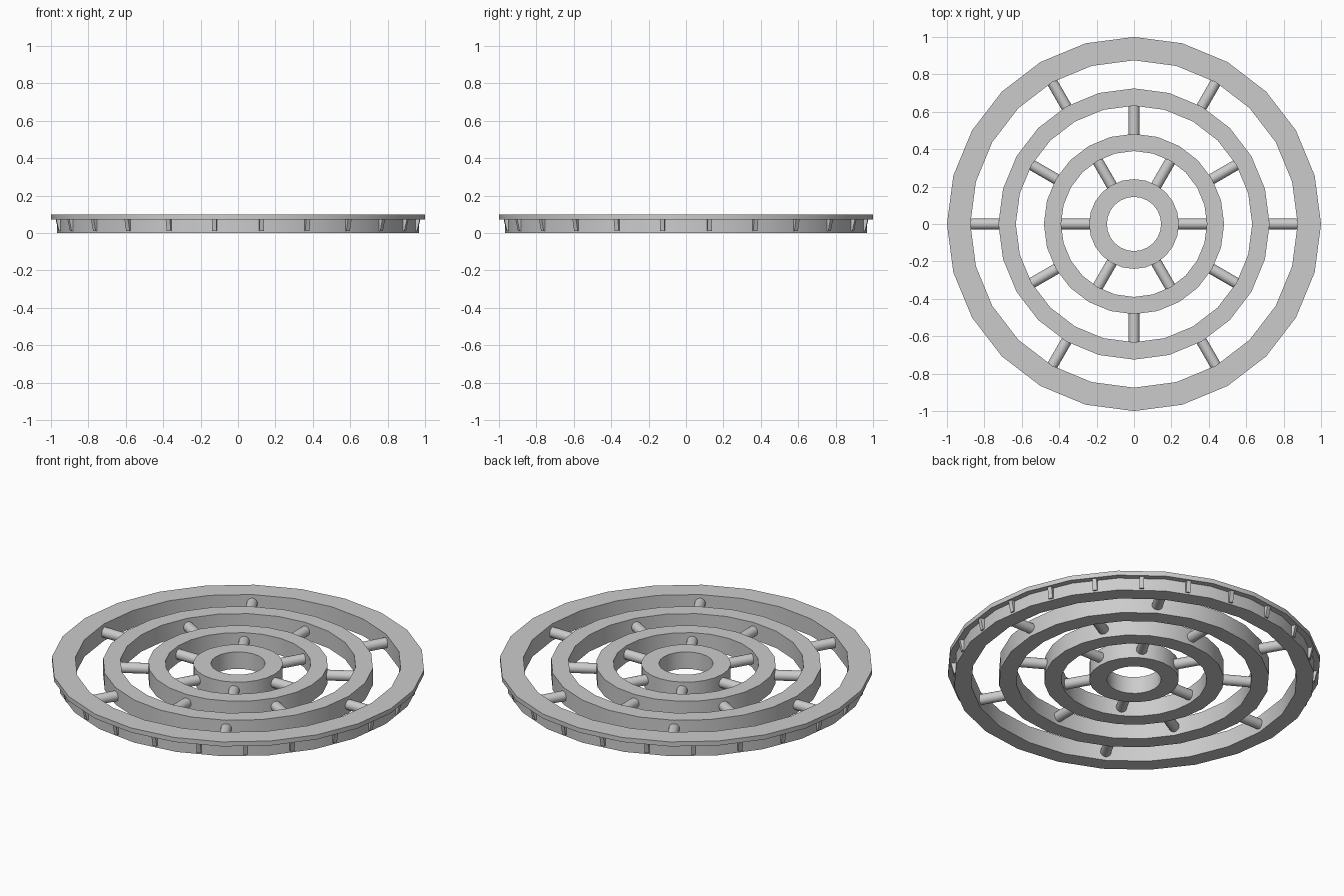
import bpy, bmesh
from math import sin, cos, pi, radians
from mathutils import Matrix, Vector

if "Cube" in bpy.data.objects:
    bpy.data.objects.remove(bpy.data.objects["Cube"])

SIDES = 24


def finish(bm, name):
    bmesh.ops.recalc_face_normals(bm, faces=bm.faces)
    mesh = bpy.data.meshes.new(name)
    bm.to_mesh(mesh)
    bm.free()
    ob = bpy.data.objects.new(name, mesh)
    bpy.context.collection.objects.link(ob)
    bpy.ops.object.select_all(action='DESELECT')
    ob.select_set(True)
    bpy.context.view_layer.objects.active = ob
    bpy.ops.object.shade_smooth_by_angle(angle=radians(30))
    return ob


def lathe(name, profile):
    """Revolve a closed (radius, z) profile about the z axis."""
    bm = bmesh.new()
    loops = []
    for i in range(SIDES):
        a = 2 * pi * i / SIDES
        loops.append([bm.verts.new((r * cos(a), r * sin(a), z)) for r, z in profile])
    n = len(profile)
    for i in range(SIDES):
        p, q = loops[i], loops[(i + 1) % SIDES]
        for j in range(n):
            k = (j + 1) % n
            bm.faces.new((p[j], q[j], q[k], p[k]))
    return finish(bm, name)


def ring(name, inner, outer):
    return lathe(name, [(inner, 0), (outer, 0), (outer, 0.1), (inner, 0.1)])


def spokes(name, r0, r1, offset):
    """Six round bars between two rings."""
    bm = bmesh.new()
    for i in range(6):
        m = (Matrix.Rotation(radians(offset + 60 * i), 4, 'Z')
             @ Matrix.Translation(((r0 + r1) / 2, 0, 0.05))
             @ Matrix.Rotation(pi / 2, 4, 'Y'))
        bmesh.ops.create_cone(bm, cap_ends=True, segments=24, radius1=0.029,
                              radius2=0.029, depth=r1 - r0, matrix=m)
    return finish(bm, name)


# Concentric rings, the outer one with a flange at the top
ring("hub_ring", 0.145, 0.24)
ring("inner_ring", 0.39, 0.482)
ring("middle_ring", 0.632, 0.725)
lathe("outer_ring", [(0.875, 0), (0.967, 0), (0.967, 0.073),
                     (1, 0.073), (1, 0.1), (0.875, 0.1)])

# Spokes, staggered from ring to ring
spokes("hub_spokes", 0.225, 0.405, 0)
spokes("inner_spokes", 0.465, 0.647, 30)
spokes("outer_spokes", 0.71, 0.89, 0)

# Small tapered ribs under the flange, one per facet
bm = bmesh.new()
section = [(0.95, 0.01), (0.967, 0.01), (0.982, 0.075), (0.95, 0.075)]
for i in range(SIDES):
    rot = Matrix.Rotation(2 * pi * (i + 0.5) / SIDES, 3, 'Z')
    a, b = [[bm.verts.new(rot @ Vector((r, y, z))) for r, z in section]
            for y in (-0.012, 0.012)]
    bm.faces.new(a)
    bm.faces.new(b[::-1])
    for j in range(4):
        k = (j + 1) % 4
        bm.faces.new((a[j], b[j], b[k], a[k]))
finish(bm, "flange_ribs")
